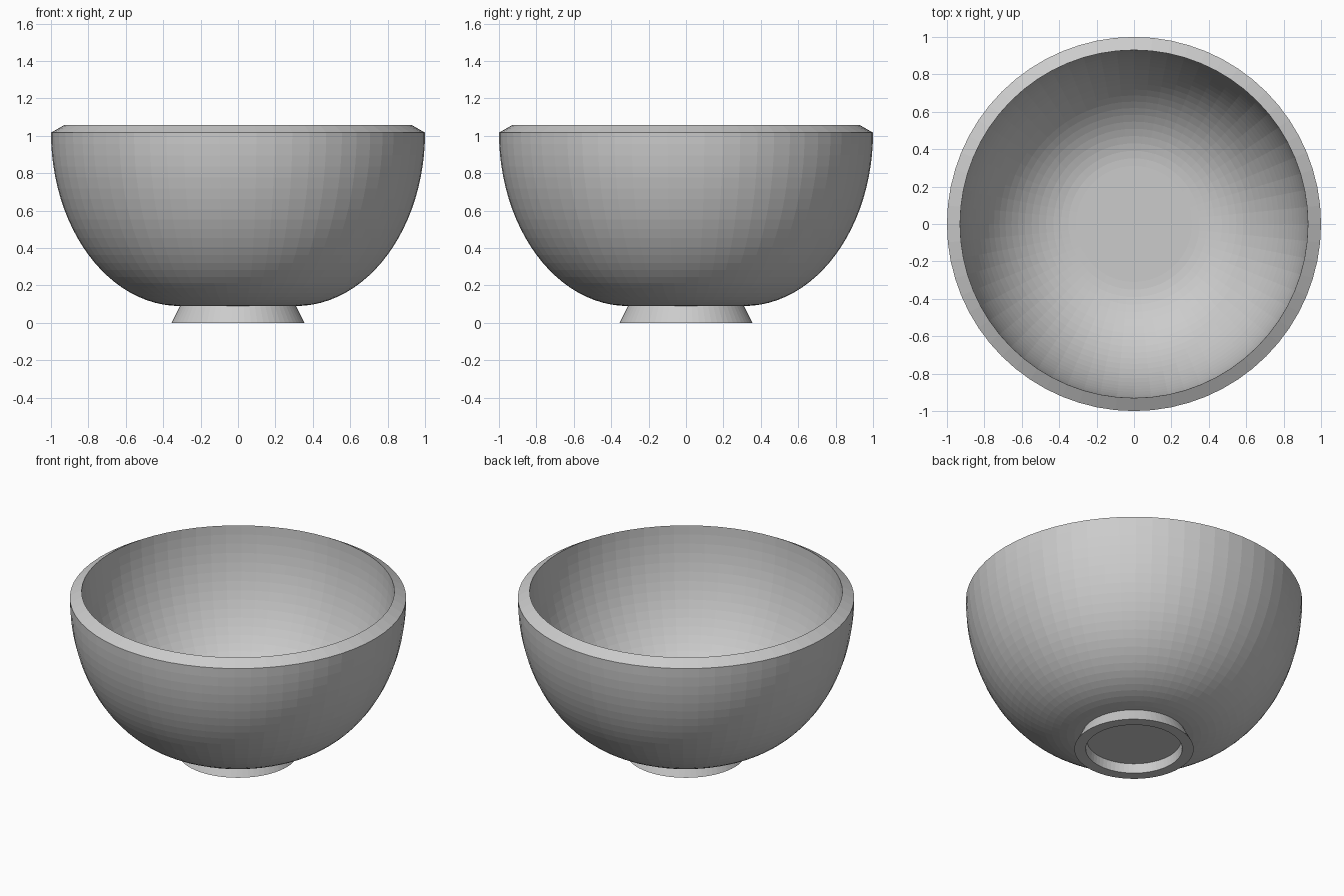
import bpy, bmesh, math

if "Cube" in bpy.data.objects:
    bpy.data.objects.remove(bpy.data.objects["Cube"])

SEGMENTS = 64
RINGS = 24

grey = bpy.data.materials.new("plain_grey")
grey.diffuse_color = (0.6, 0.6, 0.6, 1)
grey.use_nodes = True
grey.node_tree.nodes["Principled BSDF"].inputs["Base Color"].default_value = grey.diffuse_color


def lathe(name, profile):
    """Spin an (r, z) profile around the z axis."""
    bm = bmesh.new()
    verts = [bm.verts.new((r, 0, z)) for r, z in profile]
    edges = [bm.edges.new(pair) for pair in zip(verts, verts[1:])]
    bmesh.ops.spin(bm, geom=verts + edges, axis=(0, 0, 1), cent=(0, 0, 0),
                   angle=math.tau, steps=SEGMENTS, use_duplicate=False)
    bmesh.ops.remove_doubles(bm, verts=bm.verts, dist=1e-4)
    bmesh.ops.recalc_face_normals(bm, faces=bm.faces)
    mesh = bpy.data.meshes.new(name)
    bm.to_mesh(mesh)
    bm.free()
    mesh.materials.append(grey)
    obj = bpy.data.objects.new(name, mesh)
    bpy.context.collection.objects.link(obj)
    return obj


def wall(flat, radius, floor, top):
    """Quarter ellipse rising from a flat floor to a vertical lip."""
    angles = [math.pi / 2 * i / RINGS for i in range(RINGS + 1)]
    return [(flat + (radius - flat) * math.sin(a),
             top - (top - floor) * math.cos(a)) for a in angles]


# Bowl: outer wall, bevelled rim, then inner wall back down to the floor
outer = wall(0.31, 1.0, 0.09, 1.017)
inner = wall(0.31, 0.93, 0.16, 1.057)
lathe("bowl", [(0, 0.09)] + outer + inner[::-1] + [(0, 0.16)])

# Flared foot ring with a shallow recess underneath
lathe("foot", [(0.31, 0.09), (0.355, 0), (0.287, 0), (0.28, 0.06), (0, 0.06)])
